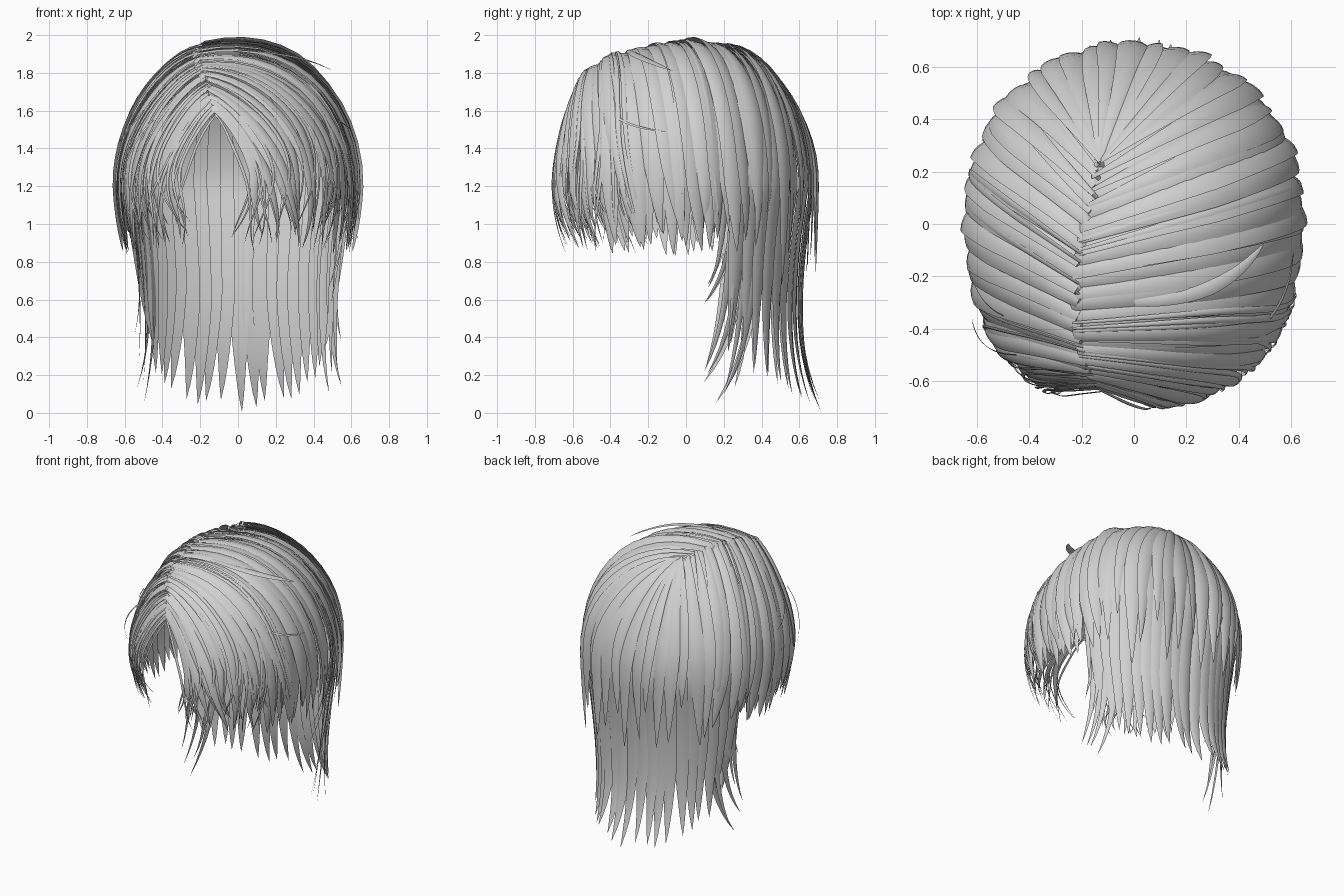
import bpy, bmesh, math, random
from mathutils import Vector, Matrix

if "Cube" in bpy.data.objects:
    bpy.data.objects.remove(bpy.data.objects["Cube"])

random.seed(5)
R = random.uniform
Z0 = 1.2  # height where the dome turns into hanging hair
PART = [Vector(p) for p in ((-.13, .24, 1.95), (-.18, 0, 1.96), (-.22, -.2, 1.93),
                            (-.21, -.4, 1.88), (-.18, -.54, 1.8), (-.12, -.64, 1.57))]
# lock cross-section: arched top, nearly flat underside
SECTION = ((-1, 0), (-.55, .75), (0, 1), (.55, .75), (1, 0), (0, .1))

hair = bpy.data.materials.new("grey hair")
hair.diffuse_color = (.64, .64, .64, 1)
hair.use_nodes = True
hair.node_tree.nodes["Principled BSDF"].inputs["Base Color"].default_value = hair.diffuse_color


def part_point(u):
    u = min(max(u, 0), 1) * (len(PART) - 1)
    i = min(int(u), len(PART) - 2)
    return PART[i].lerp(PART[i + 1], u - i)


def outline(phi):
    """Widest outline of the hair; phi runs from the back (0) to the front (180)."""
    s, c = math.sin(phi), math.cos(phi)
    n = 2.3 - .15 * c
    r = ((abs(s) / .64) ** n + (abs(c) / .695) ** n) ** (-1 / n)
    return Vector((r * s, r * c, 0))


def lengths(pts):
    d = [0]
    for a, b in zip(pts, pts[1:]):
        d.append(d[-1] + (b - a).length)
    return d


def ribbon(bm, pts, width, taper=.35, root=.4, grow=.55, tilt=.28, thick=.22):
    """Sweep the lock section along pts, ending in a point."""
    dist = lengths(pts)
    total, rings = dist[-1], []
    for i, p in enumerate(pts[:-1]):
        tan = (pts[i + 1] - pts[max(i - 1, 0)]).normalized()
        out = p - Vector((0, 0, min(p.z, Z0)))
        side = tan.cross(out).normalized()
        up = side.cross(tan).normalized()
        side, up = (side * math.cos(tilt) + up * math.sin(tilt),
                    up * math.cos(tilt) - side * math.sin(tilt))
        w = width * min(1, root + (1 - root) * dist[i] / grow)
        w *= min(1, (total - dist[i]) / taper) ** .75
        rings.append([bm.verts.new(p + side * a * w + up * b * w * thick) for a, b in SECTION])
    n = len(SECTION)
    for a, b in zip(rings, rings[1:]):
        for j in range(n):
            bm.faces.new((a[j], a[(j + 1) % n], b[(j + 1) % n], b[j]))
    tip = bm.verts.new(pts[-1])
    for j in range(n):
        bm.faces.new((rings[-1][j], rings[-1][(j + 1) % n], tip))
    bm.faces.new(rings[0][::-1])


def lock(bm, deg, tip, width, inset=0, style="short", drift=0, wave=0, flip=0, curl=0, **kw):
    """One lock from the parting, over the dome and down to height tip."""
    phi = math.radians(deg)
    front = 178 if deg > 0 else 156
    root = part_point((abs(deg) - 35) / (front - 35))
    base = outline(phi)
    end = base * (1 - inset)
    flat = Vector((root.x, root.y, 0))
    lift = min(max(-.13 + .8 * ((end - flat).length - .47), -.16), .17)
    # tuck the root slightly across the parting
    pts, phase = [root - (end - flat).normalized() * .025 - Vector((0, 0, .02 + inset * .7))], R(0, 6)
    for i in range(12):
        t = i / 12 * math.pi / 2
        p = flat.lerp(end, math.sin(t))
        p.z = Z0 + (root.z - inset * .7 - Z0) * math.cos(t) + lift * math.sin(t) * math.cos(t)
        pts.append(p)
    steps = 14 if style == "long" else 9
    back = max(math.cos(phi), 0) ** 2
    for i in range(steps + 1):
        v = i / steps
        h = v * (Z0 - tip)
        if style == "long":
            k = 1 - .27 * h + .14 * h * h + v ** 4 * (.19 * back - .15 * (1 - back))
        elif style == "bang":
            k = 1 - .1 * v * v
        else:
            k = 1 - (.05 - .04 * back) * v * v
        p = end * (k + flip * v ** 4)
        p.y -= curl * v ** 4  # ends sweeping forward
        p.z = Z0 - h
        pts.append(p)
    # sweep sideways along the outline, growing toward the tip
    dist = lengths(pts)
    for i, p in enumerate(pts):
        f = dist[i] / dist[-1]
        d = drift * f ** 3 + wave * math.sin(phase + f * 8) * f * f
        scale = outline(phi + d).length / base.length
        q = Matrix.Rotation(-d, 3, 'Z') @ p
        pts[i] = Vector((q.x * scale, q.y * scale, p.z))
    ribbon(bm, pts, width, **kw)


def finish(bm, name):
    bmesh.ops.recalc_face_normals(bm, faces=bm.faces[:])
    me = bpy.data.meshes.new(name)
    bm.to_mesh(me)
    bm.free()
    me.materials.append(hair)
    ob = bpy.data.objects.new(name, me)
    bpy.context.collection.objects.link(ob)
    bpy.ops.object.select_all(action="DESELECT")
    ob.select_set(True)
    bpy.context.view_layer.objects.active = ob
    bpy.ops.object.shade_smooth_by_angle(angle=math.radians(50))


# long layer hanging down the nape, longest in the middle
bm = bmesh.new()
for i in range(-10, 11):
    s = 1 if i > 0 else -1
    tip = .005 + .32 * (i / 10) ** 2 + (R(0, .07) if i else 0)
    lock(bm, i * 6.3, tip, .054, inset=.035, style="long", drift=R(-.03, .03), taper=.55,
         tilt=s * .2)
# hooked locks at the sides of the nape
for s in (-1, 1):
    for a, tip, flip, curl in ((50, .08, .12, .22), (55, .13, .2, .15), (59, .18, .1, .18),
                               (62, .4, .17, .05), (65, .6, .06, .1), (67, .24, .14, .12),
                               (69, .66, .03, .06)):
        lock(bm, s * a, tip + R(-.03, .03), .026, inset=.05, style="long", flip=flip, curl=curl,
             drift=s * R(-.02, .06), wave=.03, taper=.5)
finish(bm, "long_nape_locks")

# layered crown over the back, with uneven ends
bm = bmesh.new()
for i in range(-8, 9):
    s = 1 if i > 0 else -1
    lock(bm, i * 6.8, (.66, .98, .8)[i % 3] + R(-.06, .06) + abs(i) * .012, .06, taper=.65,
         drift=R(-.05, .05), root=.12, grow=.75, tilt=s * (.15, .35)[i % 2],
         inset=R(-.005, .015))
finish(bm, "crown_locks")

# side locks, in two staggered layers, ends swept back
bm = bmesh.new()
for s in (-1, 1):
    for i in range(12):
        a = 58 + i * 6.2
        lock(bm, s * a, R(.83, 1.0), .055, taper=.38, drift=-s * R(.0, .16),
             tilt=s * (.12, .42)[i % 2], inset=R(-.005, .015))
        lock(bm, s * (a + 3), R(.83, .98), .045, inset=.035, taper=.32, drift=-s * R(.0, .12),
             tilt=s * .2)
finish(bm, "side_locks")

# curtain bangs on both sides of the parting
bm = bmesh.new()
for s, last in ((1, 172), (-1, 151)):
    n = 13 if s > 0 else 9
    for i in range(n):
        a = 126 + (last - 126) * i / (n - 1)
        lock(bm, s * a, R(.86, 1.02), .034, style="bang", drift=-s * R(.0, .2), wave=.05,
             taper=.55, root=.6, tilt=s * (.15, .35)[i % 2], inset=R(-.015, .02))
finish(bm, "bangs")

# thin loose strands
bm = bmesh.new()
for s, last, n in ((1, 180, 24), (-1, 158, 15)):
    for i in range(n):
        lock(bm, s * R(115, last), R(.84, 1.02), .013, inset=R(-.02, .0), style="bang",
             drift=-s * R(-.15, .25), wave=R(.03, .08), taper=.6, thick=.4)
    for i in range(4):
        lock(bm, s * R(60, 105), R(.9, 1.05), .016, inset=-.01, flip=.04,
             drift=-s * R(.0, .15), taper=.4)
for pts, w in ((((.0, -.3, 1.92), (.34, -.3, 1.9), (.5, -.07, 1.81)), .04),
               (((.52, -.36, 1.56), (.6, -.26, 1.5), (.61, -.1, 1.49)), .02),
               (((-.5, -.35, 1.6), (-.62, -.3, 1.45), (-.64, -.1, 1.42)), .012),
               (((-.45, -.5, 1.55), (-.6, -.5, 1.4), (-.62, -.36, 1.2)), .012)):
    a, b, c = map(Vector, pts)
    ribbon(bm, [a.lerp(b, t / 12).lerp(b.lerp(c, t / 12), t / 12) for t in range(13)], w, taper=.3)
finish(bm, "loose_strands")
